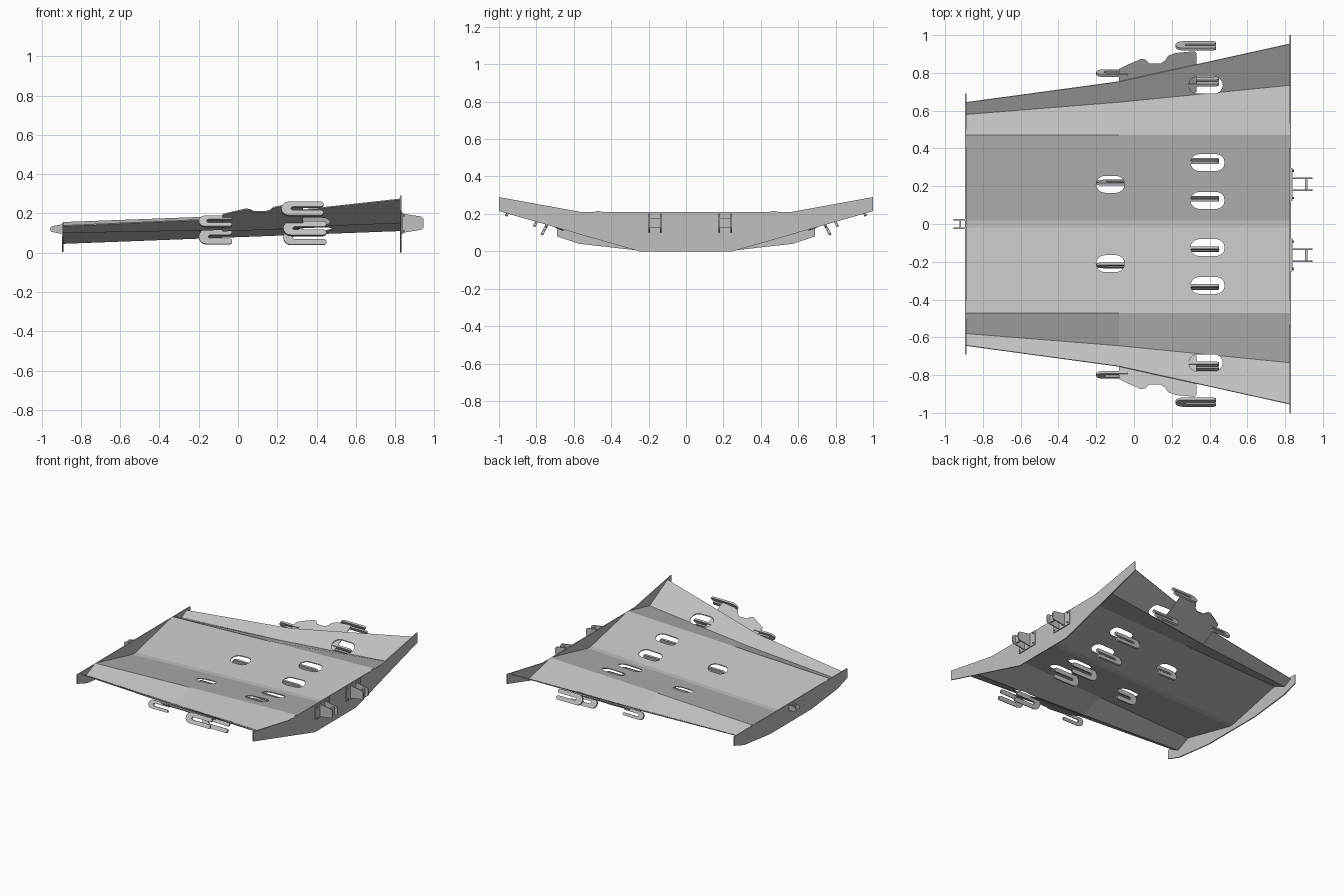
import bpy, bmesh
from math import cos, sin, radians
from mathutils import Vector

cube = bpy.data.objects.get("Cube")
if cube:
    bpy.data.objects.remove(cube, do_unlink=True)

steel = bpy.data.materials.new("plain grey steel")
steel.use_nodes = True
GREY = (0.53, 0.53, 0.53, 1)
steel.diffuse_color = GREY
steel.node_tree.nodes["Principled BSDF"].inputs["Base Color"].default_value = GREY

X, Y, Z = Vector((1, 0, 0)), Vector((0, 1, 0)), Vector((0, 0, 1))
SHEET = 0.006

# Folded half section (y, z) at three stations along the length
STATIONS = [
    (-0.89, [(0.02, 0.045), (0.47, 0.15), (0.58, 0.10), (0.645, 0.135)]),
    (-0.08, [(0.02, 0.076), (0.47, 0.18), (0.645, 0.115), (0.755, 0.17)]),
    (0.825, [(0.02, 0.11), (0.47, 0.21), (0.735, 0.15), (0.955, 0.27)]),
]


def section(x):
    """Half section interpolated at any x."""
    a, b = STATIONS[:2] if x < STATIONS[1][0] else STATIONS[1:]
    t = (x - a[0]) / (b[0] - a[0])
    return [Vector(p).lerp(Vector(q), t) for p, q in zip(a[1], b[1])]


def surface(x, y):
    """Height and cross slope of the sheet, extended past its outer edge."""
    pts = section(x)
    i = 0
    while i < len(pts) - 2 and abs(y) > pts[i + 1].x:
        i += 1
    p, q = pts[i], pts[i + 1]
    slope = (q.y - p.y) / (q.x - p.x)
    return p.y + slope * (abs(y) - p.x), slope * (1 if y > 0 else -1)


def finish(name, bm):
    bmesh.ops.recalc_face_normals(bm, faces=bm.faces)
    mesh = bpy.data.meshes.new(name)
    bm.to_mesh(mesh)
    bm.free()
    ob = bpy.data.objects.new(name, mesh)
    bpy.context.collection.objects.link(ob)
    mesh.materials.append(steel)
    return ob


def add_prism(bm, outline, origin, u, v, depth):
    """Extrude a 2D outline, placed on axes u and v, by the depth vector."""
    base = [bm.verts.new(Vector(origin) + u * a + v * b - depth / 2) for a, b in outline]
    face = bm.faces.new(base)
    top = bmesh.ops.extrude_face_region(bm, geom=[face])["geom"]
    bmesh.ops.translate(bm, vec=depth, verts=[g for g in top if isinstance(g, bmesh.types.BMVert)])


def prism(name, *args):
    bm = bmesh.new()
    add_prism(bm, *args)
    return finish(name, bm)


def arc(cx, cy, r, a0, a1, n=8):
    return [(cx + r * cos(radians(a0 + (a1 - a0) * i / n)),
             cy + r * sin(radians(a0 + (a1 - a0) * i / n))) for i in range(n + 1)]


def rect(w, h):
    return [(-w / 2, -h / 2), (w / 2, -h / 2), (w / 2, h / 2), (-w / 2, h / 2)]


# Main folded sheet
bm = bmesh.new()
rows = []
for x, half in STATIONS:
    full = [(-y, z) for y, z in reversed(half)] + half
    rows.append([bm.verts.new((x, y, z)) for y, z in full])
for r, s in zip(rows, rows[1:]):
    for i in range(len(r) - 1):
        bm.faces.new((r[i], s[i], s[i + 1], r[i + 1]))
sheet = finish("folded_sheet", bm)
solid = sheet.modifiers.new("thickness", "SOLIDIFY")
solid.thickness = SHEET
solid.offset = -1

# Rounded slots cut through the sheet
bm = bmesh.new()
slots = [(x0, x1, s * y) for s in (1, -1) for x0, x1, y in
         [(0.30, 0.48, 0.125), (0.30, 0.48, 0.325), (0.29, 0.47, 0.735), (-0.20, -0.05, 0.21)]]
for x0, x1, y in slots:
    r = 0.045
    outline = arc(x0 + r, 0, r, 90, 270) + arc(x1 - r, 0, r, -90, 90)
    add_prism(bm, outline, (0, y, 0.15), X, Y, Z * 0.5)
cutter = finish("slot_cutter", bm)
cutter.hide_render = True
cut = sheet.modifiers.new("slots", "BOOLEAN")
cut.operation = "DIFFERENCE"
cut.solver = "EXACT"
cut.object = cutter
bpy.context.view_layer.objects.active = sheet
sheet.select_set(True)
for m in ("thickness", "slots"):
    bpy.ops.object.modifier_apply(modifier=m)
bpy.data.objects.remove(cutter, do_unlink=True)


# Hooks hang square to the sheet, open toward +x
def hook(name, x0, x1, y, height=0.078, thick=0.014):
    z, slope = surface((x0 + x1) / 2, y)
    up = Vector((0, -slope, 1)).normalized()
    side = Vector((0, 1, slope)).normalized()
    h, gap = height / 2, 0.009
    a = (h - gap) / 2
    outline = (arc(x0 + h, -h, h, 90, 270)
               + arc(x1 - a, -height + a, a, -90, 90)
               + arc(x0 + h + 0.02, -h, gap, 270, 90)
               + arc(x1 - a, -a, a, -90, 90))
    prism(name, outline, (0, y, z), X, up, side * thick)


for side, s in (("left_row", 1), ("right_row", -1)):
    hook(f"inner_hook_{side}", 0.23, 0.45, s * 0.125)
    hook(f"middle_hook_{side}", 0.23, 0.45, s * 0.325)
    hook(f"fold_hook_{side}", 0.23, 0.45, s * 0.735)
    hook(f"edge_hook_{side}", 0.22, 0.435, s * 0.925)
    hook(f"small_inner_hook_{side}", -0.20, -0.03, s * 0.21)
    hook(f"small_edge_hook_{side}", -0.20, -0.03, s * 0.785, 0.06)

    # Wavy doubler under the outer flange carrying the edge hooks
    edge = [(-0.08, 0.82), (-0.03, 0.845), (0.04, 0.875), (0.06, 0.87), (0.08, 0.85), (0.14, 0.85),
            (0.165, 0.865), (0.18, 0.89), (0.22, 0.905), (0.32, 0.915), (0.33, 0.905)]
    bm = bmesh.new()
    strips = []
    for x, y in edge:
        inner = section(x)[2].x + 0.01
        strips.append([bm.verts.new((x, s * w, surface(x, w)[0] - SHEET - d))
                       for w, d in ((inner, 0), (y, 0), (y, SHEET), (inner, SHEET))])
    for p, q in zip(strips, strips[1:]):
        for i in range(4):
            j = (i + 1) % 4
            bm.faces.new((p[i], q[i], q[j], p[j]))
    bm.faces.new(strips[0])
    bm.faces.new(strips[-1])
    finish(f"flange_doubler_{side}", bm)


# End plates
def mirrored(half):
    return half + [(-y, z) for y, z in reversed(half)]


prism("wide_end_plate", mirrored([(0.25, 0), (1, 0.215), (1, 0.29), (0.56, 0.21)]),
      (0.828, 0, 0), Y, Z, X * 0.008)
prism("narrow_end_plate", mirrored([(0.25, 0.004), (0.57, 0.04), (0.69, 0.08), (0.69, 0.15)]),
      (-0.892, 0, 0), Y, Z, X * 0.008)

# Brackets on the wide end: base, two lugs, web and bolts
for name, y in (("left_bracket", 0.21), ("right_bracket", -0.165)):
    bm = bmesh.new()
    add_prism(bm, rect(0.175, 0.11), (0.835, y, 0.15), Y, Z, X * 0.008)
    lug = ([(0.835, 0.10), (0.86, 0.105)] + arc(0.925, 0.135, 0.02, -90, 0, 4)
           + arc(0.925, 0.165, 0.02, 0, 90, 4) + [(0.86, 0.195), (0.835, 0.20)])
    for s in (-1, 1):
        add_prism(bm, lug, (0, y + s * 0.031, 0), X, Z, Y * 0.008)
        for z in (0.11, 0.19):
            add_prism(bm, arc(0, 0, 0.006, 0, 315, 7), (0.842, y + s * 0.072, z), Y, Z, X * 0.01)
    add_prism(bm, rect(0.012, 0.05), (0.912, y, 0.15), X, Z, Y * 0.06)
    finish(name, bm)

# Small lug pair on the narrow end
bm = bmesh.new()
for s in (-1, 1):
    lug = [(-0.892, 0.095), (-0.892, 0.145)] + arc(-0.94, 0.12, 0.016, 90, 270)
    add_prism(bm, lug, (0, s * 0.023, 0), X, Z, Y * 0.007)
add_prism(bm, rect(0.01, 0.03), (-0.92, 0, 0.12), X, Z, Y * 0.045)
finish("narrow_end_lugs", bm)
